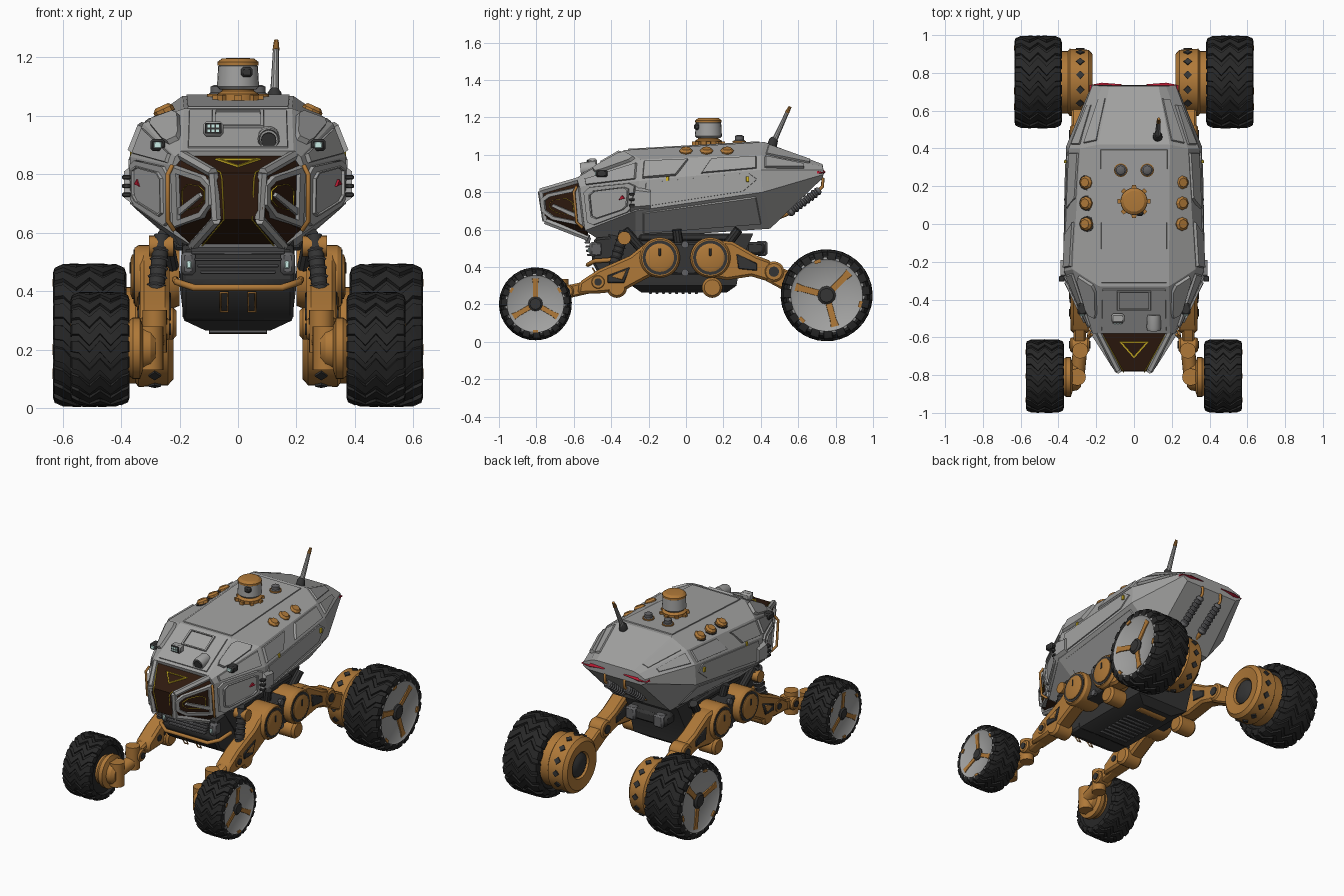
import bpy, bmesh
from math import sin, cos, pi, radians
from mathutils import Vector as V

if "Cube" in bpy.data.objects:
    bpy.data.objects.remove(bpy.data.objects["Cube"])

COL = dict(orange=(.43, .19, .04), dark=(.035, .035, .035), rubber=(.02, .02, .02), glass=(.03, .011, .005), grey=(.36, .36, .355),
           yellow=(.7, .5, .02), red=(.45, .01, .03), lamp=(.6, .85, .8), steel=(.12, .12, .125))
MATS = {}
for k, c in COL.items():
    MATS[k] = bpy.data.materials.new(k)
    MATS[k].diffuse_color = (*c, 1)

def finish(name, data, mat, bevel=0, mirror=True):
    ob = bpy.data.objects.new(name, data)
    bpy.context.collection.objects.link(ob)
    data.materials.append(MATS[mat or "grey"])
    if bevel:
        m = ob.modifiers.new("bevel", 'BEVEL'); m.width = bevel; m.segments = 1; m.limit_method = 'ANGLE'
    if mirror:
        m = ob.modifiers.new("mirror", 'MIRROR'); m.use_mirror_merge = False
    return ob

def loft(name, groups, mat=None, bevel=0, mirror=True, sharp=32):
    """Skin each group of equal-length closed rings, capping both ends."""
    if not isinstance(groups[0][0][0], (list, tuple, V)): groups = [groups]
    bm = bmesh.new()
    for rings in groups:
        vs = [[bm.verts.new(p) for p in r] for r in rings]
        n = len(vs[0])
        for a, b in zip(vs, vs[1:]):
            for i in range(n):
                bm.faces.new((a[i], a[(i + 1) % n], b[(i + 1) % n], b[i]))
        bm.faces.new(vs[0]); bm.faces.new(vs[-1])
    bmesh.ops.recalc_face_normals(bm, faces=bm.faces)
    for f in bm.faces: f.smooth = True
    for e in bm.edges: e.smooth = e.calc_face_angle(0) < radians(sharp)
    me = bpy.data.meshes.new(name); bm.to_mesh(me); bm.free()
    return finish(name, me, mat, bevel, mirror)

def box_rings(c, s):
    x, y, z = s[0] / 2, s[1] / 2, s[2] / 2
    return [[V(c) + V((a * x, b * y, k * z)) for a, b in ((-1, -1), (1, -1), (1, 1), (-1, 1))] for k in (-1, 1)]

def box(name, c, s, mat=None, bevel=.006, mirror=True):
    return loft(name, [box_rings(c, s)], mat, bevel, mirror)

def prism(name, x0, x1, pts, mat=None, bevel=.01, mirror=True):
    return loft(name, [[[V((x, y, z)) for y, z in pts] for x in (x0, x1)]], mat, bevel, mirror)

def lathe(name, o, d, prof, mat=None, seg=32, mirror=True):
    q = V(d).to_track_quat('Z', 'Y')
    return loft(name, [[[V(o) + q @ V((r * cos(2 * pi * i / seg), r * sin(2 * pi * i / seg), h)) for i in range(seg)]
                       for r, h in prof]], mat, 0, mirror)

def rod(name, a, b, r, mat=None, r2=None, seg=16, mirror=True):
    d = V(b) - V(a)
    return lathe(name, a, d, [(r, 0), (r if r2 is None else r2, d.length)], mat, seg, mirror)

def tube(name, pts, r, mat, mirror=True, closed=False):
    cu = bpy.data.curves.new(name, 'CURVE'); cu.dimensions = '3D'
    cu.bevel_depth = r; cu.bevel_resolution = 2; cu.use_fill_caps = True
    sp = cu.splines.new('POLY'); sp.points.add(len(pts) - 1); sp.use_cyclic_u = closed
    for p, c in zip(sp.points, pts): p.co = (*c, 1)
    return finish(name, cu, mat, 0, mirror)

def on(q, u, v):
    a, b, c, d = map(V, q)
    return a.lerp(b, u).lerp(d.lerp(c, u), v)

def panel(name, q, uvs, depth, mat=None, hole=0, taper=.94, mirror=True):
    """Raised plate (or frame with a hole) laid on a four-cornered surface."""
    pts = [on(q, u, v) for u, v in uvs]
    mid = sum(pts, V()) / len(pts)
    n = (V(q[2]) - V(q[0])).cross(V(q[3]) - V(q[1])).normalized()
    if n.dot(mid - V((0, max(-.45, min(.5, mid.y)), .77))) < 0: n = -n
    low, top = [p - n * .012 for p in pts], [mid + (p - mid) * taper + n * depth for p in pts]
    if not hole: return loft(name, [[low, top]], mat, 0, mirror)
    inner = [[mid + (p - mid) * hole + n * h for p in pts] for h in (depth, -.012)]
    secs = [[low[i], top[i], inner[0][i], inner[1][i]] for i in range(len(pts))]
    k = len(pts)
    return loft(name, [[secs[i], secs[(i + 1) % k]] for i in range(k)], mat, 0, mirror)

def oct_uv(u0, u1, v0, v1, c=.25):
    a, b = (u1 - u0) * c, (v1 - v0) * c
    return [(u0 + a, v0), (u1 - a, v0), (u1, v0 + b), (u1, v1 - b), (u1 - a, v1), (u0 + a, v1), (u0, v1 - b), (u0, v0 + b)]

RECT = lambda u0, u1, v0, v1: [(u0, v0), (u1, v0), (u1, v1), (u0, v1)]
flip = lambda p: (-p[0], p[1], p[2])
full = lambda half: list(half) + [flip(p) for p in reversed(half)]

# Hull: half sections running bottom, low ridge, high ridge, shoulder, roof edge
S = [[(.15, -.47, .55), (.22, -.54, .595), (.225, -.57, .83), (.215, -.58, .86), (.19, -.58, .88)],
     [(.20, -.27, .555), (.37, -.27, .70), (.37, -.25, .86), (.325, -.24, .975), (.185, -.33, 1.025)],
     [(.20, .45, .605), (.36, .41, .80), (.345, .40, .92), (.285, .40, 1.0), (.19, .42, 1.068)],
     [(.19, .73, .875), (.225, .735, .895), (.22, .735, .92), (.17, .73, .94), (.13, .73, .95)]]
loft("hull", [full(s) for s in S], mirror=False, sharp=8)
Q = lambda i, j: (S[i][j], S[i + 1][j], S[i + 1][j + 1], S[i][j + 1])
T = lambda i: (S[i][4], S[i + 1][4], flip(S[i + 1][4]), flip(S[i][4]))
panel("roof_panel", T(1), RECT(.02, .97, .03, .97), .006, taper=.985, mirror=False)
panel("hood_panel", T(0), RECT(.06, .95, .04, .96), .006, taper=.97, mirror=False)
panel("hood_hatch_frame", T(0), RECT(.5, .92, .25, .75), .014, hole=.82, mirror=False)
panel("door", Q(0, 1), oct_uv(.06, .95, .04, .97, .12), .012, taper=.97)
panel("door_inner_frame", Q(0, 1), oct_uv(.14, .87, .15, .88, .12), .022, hole=.88)
panel("door_marker", Q(0, 1), [(.68, .5), (.8, .5), (.74, .62)], .018, "red")
panel("side_panel", Q(1, 1), [(.05, .1), (.85, .15), (.97, .6), (.9, .92), (.05, .92)], .006, taper=.98)
panel("shoulder_front_panel", Q(0, 2), RECT(.1, .95, .1, .9), .012)
panel("shoulder_fairing", Q(0, 3), oct_uv(.3, .97, .1, .9, .15), .018)
panel("shoulder_side_fairing", Q(1, 2), [(.02, .1), (.3, .1), (.4, .9), (.02, .9)], .016)
panel("shoulder_rear_fairing", Q(1, 2), [(.5, .1), (.97, .1), (.97, .9), (.58, .9)], .01)
panel("rear_quarter_panel", Q(2, 2), [(.05, .15), (.7, .3), (.7, .7), (.05, .9)], .012)
panel("rear_quarter_top", Q(2, 3), RECT(.06, .8, .12, .88), .008)
panel("lower_side_panel", Q(1, 0), RECT(.05, .95, .15, .9), .006, taper=.97)
loft("side_vent", [[[(x, y, z) for y, z in ((-.30, z0), (-.19, z0 + .01), (-.19, z1), (-.27, z1 + .01))]
     for x, z0, z1 in ((.35, .69, .83), (.39, .72, .80))]])
for i in range(3): box(f"vent_slat_{i}", (.382, -.29, .73 + i * .03), (.03, .03, .014), "dark", .003)
for i, y in enumerate((-.10, .33)): box(f"side_marker_{i}", (.364, y, .87), (.012, .016, .03), "yellow", .002)

# Cockpit glass, window frames and trim
C = [[(.155, -.52, .555), (.215, -.54, .61), (.222, -.565, .82), (.19, -.57, .865)],
     [(.075, -.75, .645), (.085, -.77, .68), (.085, -.782, .78), (.085, -.775, .805)]]
loft("cockpit_glass", [full(c) for c in C], "glass", mirror=False, sharp=8)
side = (C[0][1], C[1][1], C[1][2], C[0][2])
panel("side_window_frame", side, [(-.02, .02), (.75, -.1), (1.0, .15), (1.0, .85), (.8, 1.06), (-.02, 1.06)], .014, hole=.72)
panel("side_window_trim", side, oct_uv(.2, .8, .24, .78), .004, "yellow", hole=.93)
panel("side_window_bar", side, [(.05, .3), (.15, .2), (.75, .5), (.7, .6)], .01)
for nm, a, b in (("lower_pillar", C[0][0], C[1][0]), ("nose_pillar", C[1][0], C[1][3]), ("roof_pillar", C[1][3], C[0][3])):
    rod(nm, a, b, .018, seg=6)
top = (C[0][3], C[1][3], flip(C[1][3]), flip(C[0][3]))
panel("windscreen_triangle", top, [(.25, .25), (.25, .75), (.7, .5)], .006, "yellow", hole=.75, mirror=False)
tube("windscreen_line", [(.165, -.59, .862), (.06, -.775, .807), (.055, -.784, .785), (.048, -.752, .645), (.125, -.53, .552)], .0025, "yellow")
rod("cockpit_sill", (-.16, -.525, .55), (.16, -.525, .55), .018, "steel", mirror=False, seg=6)
tube("door_grab_rail", [(.225, -.585, .83), (.24, -.60, .80), (.24, -.585, .64), (.22, -.555, .61)], .008, "orange")

# Front lamps on hood and shoulders
lathe("round_headlamp", (.105, -.48, .93), (0, -1, -.12), [(.036, 0), (.038, .07), (.034, .085), (.03, .075)], None, 20, False)
rod("round_headlamp_lens", (.105, -.54, .92), (.105, -.562, .916), .026, "dark", seg=16, mirror=False)
box("hood_sensor", (-.085, -.50, .955), (.07, .05, .05), None, .01, False)
box("hood_sensor_face", (-.085, -.523, .957), (.056, .01, .036), "dark", .002, False)
loft("hood_sensor_lamps", [box_rings((-.1 + .015 * i, -.528, .949 + .016 * j), (.01, .006, .01)) for i in range(3) for j in range(2)], "lamp", 0, False)
box("shoulder_lamp", (.275, -.45, .90), (.05, .06, .04), "dark", .008)
box("shoulder_lamp_lens", (.275, -.482, .90), (.026, .01, .02), "lamp", .002)

# Roof turret, domes, knobs and antenna
lathe("turret_base", (0, .12, 1.05), (0, 0, 1), [(.072, 0), (.072, .025), (.055, .035), (.055, .05)], "orange", 24, False)
loft("turret_base_teeth", [[[V((0, .12, 1.052 + h)) + V((r * cos(t + d), r * sin(t + d), 0)) for r, d in
     ((.065, -.2), (.088, -.13), (.088, .13), (.065, .2))] for h in (0, .02)] for t in [i * pi / 4 for i in range(8)]], "orange", 0, False)
lathe("turret_body", (0, .12, 1.09), (0, 0, 1), [(.062, 0), (.072, .01), (.068, .08), (.06, .085)], None, 24, False)
lathe("turret_cap", (0, .12, 1.172), (0, 0, 1), [(.071, 0), (.071, .012), (.055, .024), (.03, .026)], "orange", 24, False)
box("turret_camera", (.03, .058, 1.15), (.04, .03, .035), "dark", .008, False)
lathe("roof_dome", (.07, .285, 1.06), (0, 0, 1), [(.034, 0), (.034, .012), (.024, .02), (.024, .04), (.012, .046)], "steel", 16)
lathe("roof_dome_ring", (.07, .285, 1.067), (0, 0, 1), [(.036, 0), (.036, .008)], "orange", 16)
for i in range(3):
    lathe(f"roof_knob_{i}", (.248, i * .11, 1.005), (.45, 0, 1), [(.036, 0), (.036, .02), (.024, .032)], "orange", 8)
    rod(f"roof_knob_base_{i}", (.246, i * .11, 1.0), (.25, i * .11, 1.012), .042, "dark", seg=16)
lathe("antenna_base", (.125, .46, 1.05), (0, .3, 1), [(.026, 0), (.024, .03), (.014, .045)], "dark", 12, False)
rod("antenna", (.125, .465, 1.06), (.13, .545, 1.235), .016, None, .010, 10, False)
rod("antenna_tip", (.13, .54, 1.225), (.131, .557, 1.258), .012, "orange", .008, 10, False)

# Tail lamps, rear shock tubes
loft("tail_lamp", [[(.07, .72, .905), (.07, .74, .912), (.07, .72, .925)], [(.17, .72, .885), (.17, .748, .908), (.17, .71, .94)],
     [(.237, .65, .892), (.236, .735, .905), (.230, .66, .925)]], "red")
lathe("rear_shock", (.07, .545, .685), (0, .8, .6), [(.015, 0), (.025, .01)] + [(r, .03 + .025 * i + d) for i in range(7)
      for r, d in ((.025, 0), (.019, .005), (.019, .012), (.025, .017))] + [(.015, .215)], "steel", 14)
tube("rear_shock_hook", [(.07, .71, .81), (.07, .73, .83), (.07, .732, .87), (.07, .71, .885)], .009, "orange")
rod("rear_shock_mount", (.07, .5, .67), (.07, .56, .695), .014, "orange")

# Chassis
loft("chassis", [[(x, y, z) for x, y in ((w, f), (w, r), (-w, r), (-w, f))] for w, f, r, z in
     ((.11, -.24, .22, .265), (.185, -.29, .27, .30), (.2, -.31, .29, .42), (.19, -.42, .36, .58))], "dark", mirror=False)
prism("front_box", -.19, .19, [(-.38, .30), (-.46, .35), (-.505, .43), (-.49, .555), (-.28, .575), (-.28, .30)], "dark", .012, False)
for i in range(4): box(f"grille_slat_{i}", (0, -.515 - .004 * i, .465 + i * .022), (.26 + .02 * i, .03, .011), "steel", .003, False)
box("grille_lamp_housing", (.17, -.48, .495), (.05, .07, .08), "steel", .012)
box("grille_lamp", (.168, -.518, .49), (.018, .012, .026), "lamp", .004)
tube("front_bumper", [(.215, -.38, .44), (.21, -.49, .432), (.15, -.525, .412), (-.15, -.525, .412), (-.21, -.49, .432), (-.215, -.38, .44)],
     .012, "orange", False)
tube("tow_slot", [(.035, -.46, .33), (.06, -.46, .33), (.06, -.50, .395), (.035, -.50, .395)], .004, "orange", closed=True)
box("rear_hitch", (0, .37, .5), (.3, .1, .07), "dark", .015, False)
box("rear_hitch_block", (.10, .405, .5), (.07, .06, .08), "steel", .01)
for i in range(8): box(f"belly_rib_{i}", (0, -.19 + i * .035, .266), (.2, .016, .02), "steel", .003, False)
rod("belly_drum", (-.10, .16, .29), (.10, .16, .29), .036, "orange", seg=20, mirror=False)
for nm, y in (("front", -.37), ("rear", .14)):
    lathe(nm + "_lower_pivot", (.21, y, .29), (1, 0, 0), [(.042, 0), (.055, .012), (.055, .11), (.042, .125)], "orange", 20)
for i, y in enumerate((-.33, -.05, .28)):
    rod(f"hull_strut_{i}", (.25, y, .6), (.22, y * .6, .45), .025, "dark", seg=10)
rod("suspension_spring", (.26, -.33, .59), (.285, -.40, .36), .028, "dark", seg=12)
for i in range(5):
    p = V((.26, -.33, .59)).lerp(V((.285, -.40, .36)), .2 + i * .13)
    lathe(f"spring_coil_{i}", p, (.025, -.07, -.23), [(.026, 0), (.034, .006), (.026, .012)], "steel", 14)
rod("spring_mount", (.22, -.33, .555), (.305, -.33, .555), .036, "orange")
box("link_plate", (.0, 0, .56), (.44, .5, .04), "dark", .01, False)

# Legs: rocker hubs, upper arms and forearms
for nm, y in (("front", -.14), ("rear", .13)):
    lathe(nm + "_rocker_hub", (.20, y, .45), (1, 0, 0), [(.10, 0), (.108, .02), (.108, .14), (.098, .155), (.086, .155), (.086, .145)], "orange")
    lathe(nm + "_hub_ring", (.34, y, .45), (1, 0, 0), [(.092, 0), (.092, .017), (.076, .017), (.076, .01)], "dark")
    lathe(nm + "_hub_cap", (.34, y, .45), (1, 0, 0), [(.076, 0), (.076, .022), (.06, .028)], "orange")
    box(nm + "_hub_slot", (.367, y, .48), (.008, .012, .04), "dark", .002)
prism("rocker_link", .20, .31, [(-.12, .53), (.12, .53), (.12, .36), (-.12, .36)], "dark")
for i, z in enumerate((.37, .52)): rod(f"rocker_link_bolt_{i}", (.30, -.005, z), (.32, -.005, z), .02, "steel", seg=10)
prism("front_upper_arm", .235, .335, [(-.20, .54), (-.30, .46), (-.47, .385), (-.57, .32), (-.58, .255), (-.45, .26), (-.33, .275), (-.2, .345), (-.1, .36), (-.1, .54)], "orange", .014)
prism("front_arm_recess", .23, .341, [(-.30, .40), (-.42, .355), (-.42, .315), (-.33, .315)], "dark", .004)
prism("front_arm_inset", .23, .345, [(-.32, .385), (-.40, .35), (-.34, .33)], "orange", .003)
prism("rear_upper_arm", .235, .335, [(.2, .54), (.25, .535), (.38, .46), (.46, .43), (.45, .32), (.35, .35), (.22, .33), (.1, .35), (.1, .54)], "orange", .014)
prism("rear_arm_recess", .23, .341, [(.27, .47), (.38, .42), (.38, .38), (.28, .39)], "dark", .004)
prism("front_forearm", .255, .32, [(-.42, .35), (-.62, .305), (-.66, .27), (-.62, .235), (-.42, .28)], "orange")
prism("rear_forearm", .245, .33, [(.42, .43), (.55, .38), (.68, .31), (.68, .2), (.55, .26), (.42, .33)], "orange")
for nm, p, r in (("front_elbow", (.287, -.47, .32), .04), ("front_wrist", (.287, -.64, .27), .04), ("rear_elbow", (.287, .47, .375), .055)):
    lathe(nm, V(p) - V((.052, 0, 0)), (1, 0, 0), [(r * .8, 0), (r, .01), (r, .094), (r * .8, .104)], "orange", 20)
    rod(nm + "_pin", V(p) - V((.057, 0, 0)), V(p) + V((.057, 0, 0)), r * .5, "dark")
rod("front_steering_joint", (.285, -.67, .19), (.285, -.67, .335), .042, "orange", seg=20)
rod("front_knuckle_link", (.285, -.66, .24), (.30, -.81, .205), .038, "orange")
rod("front_kingpin", (.30, -.81, .13), (.30, -.81, .28), .045, "orange", seg=20)
lathe("front_motor", (.28, -.81, .205), (1, 0, 0), [(.05, 0), (.07, .02), (.075, .045), (.105, .055), (.105, .08), (.09, .1), (.09, .14)], "orange")
lathe("rear_motor", (.22, .75, .25), (1, 0, 0), [(.075, .035), (.085, .01), (.15, 0), (.172, .02), (.178, .12),
      (.165, .13), (.165, .2)], "orange", 40)
lathe("rear_motor_core", (.24, .75, .25), (1, 0, 0), [(.03, -.02), (.05, -.015), (.075, .0), (.085, .03)], "dark")
for i in range(14):
    t = i * pi / 7
    rod(f"rear_motor_bolt_{i}", (.285, .75 + .16 * cos(t), .25 + .16 * sin(t)), (.285, .75 + .181 * cos(t), .25 + .181 * sin(t)), .022, "dark", seg=4)

# Wheels: tyre, zigzag tread lugs, shallow disc with three spokes
def wheel(nm, x, y, z, R, w, turn):
    o = (x, y, z)
    lathe(nm + "_tyre", o, (1, 0, 0), [(R * .5, -w * .8), (R * .74, -w * .85), (R * .78, -w), (R * .88, -w), (R * .945, -w * .72), (R * .95, 0),
          (R * .945, w * .72), (R * .88, w), (R * .78, w), (R * .74, w * .7), (R * .3, w * .5)], "rubber", 48)
    N = 19; p = 2 * pi / N
    half = [(1.0, .86, 0), (.95, .94, 0), (.72, .992, .05), (.36, 1, .65), (0, 1, .0)]
    prof = [(-t, r, a) for t, r, a in half] + half[-2::-1]
    loft(nm + "_tread", [[[V((x + w * t * 1.03, y + R * rr * cos((i + a + d) * p), z + R * rr * sin((i + a + d) * p)))
         for rr, d in ((r - .08, 0), (r, .05), (r, .66), (r - .08, .71))] for t, r, a in prof] for i in range(N)], "rubber")
    lathe(nm + "_disc", o, (1, 0, 0), [(R * .79, w * .8), (R * .82, w * 1.0), (R * .78, w * 1.03), (R * .74, w * .97), (R * .2, w * .86)], None, 48)
    lathe(nm + "_hub", o, (1, 0, 0), [(R * .2, w * .6), (R * .2, w * .92), (R * .15, w), (R * .08, w)], "dark", 12)
    for k in range(3):
        t = radians(turn + 120 * k); d = V((0, cos(t), sin(t))); s = V((0, -sin(t), cos(t)))
        at = lambda r, e, h: V((x + h * w, y, z)) + d * R * r + s * R * e
        loft(f"{nm}_spoke_{k}", [[at(r, -e, h0), at(r, e, h0), at(r, e * .8, h1), at(r, -e * .8, h1)] for r, e, h0, h1 in
             ((.15, .08, .7, .92), (.55, .08, .8, .98), (.7, .11, .85, 1.0))], "orange")
        d, s = -d, -s
        loft(f"{nm}_rim_mark_{k}", [[at(r, -.07, .85), at(r, .07, .85), at(r, .07, 1.04), at(r, -.07, 1.04)] for r in (.72, .79)], "orange")

wheel("front_wheel", .472, -.805, .203, .195, .098, 90)
wheel("rear_wheel", .508, .752, .249, .246, .122, 45)

for m in bpy.data.materials:
    if m.users and not m.is_grease_pencil:
        m.use_nodes = True
        m.node_tree.nodes["Principled BSDF"].inputs["Base Color"].default_value = m.diffuse_color
